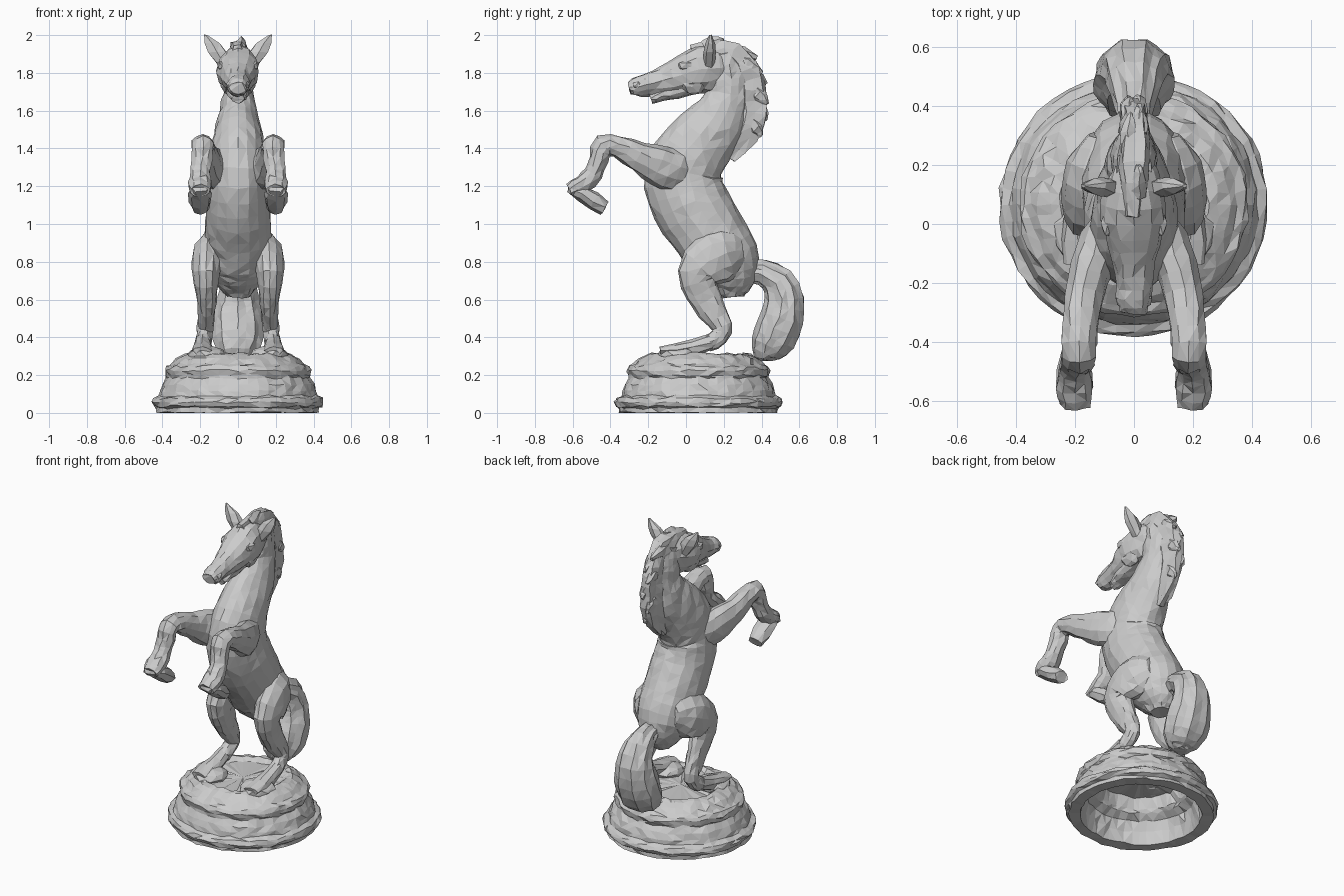
import bpy, bmesh, random
from math import sin, cos, tau, hypot
from mathutils import Vector, Matrix

random.seed(4)


def finish(name, bm, mirror=False, jitter=0.005):
    """Roughen, triangulate into flat facets and optionally mirror over x."""
    for v in bm.verts:
        v.co += Vector([random.uniform(-jitter, jitter) for _ in range(3)])
        v.co.z = max(v.co.z, 0)
    bmesh.ops.triangulate(bm, faces=bm.faces[:], ngon_method='EAR_CLIP')
    bmesh.ops.recalc_face_normals(bm, faces=bm.faces[:])
    me = bpy.data.meshes.new(name)
    bm.to_mesh(me)
    bm.free()
    ob = bpy.data.objects.new(name, me)
    bpy.context.collection.objects.link(ob)
    if mirror:
        m = ob.modifiers.new("mirror", 'MIRROR')
        m.use_mirror_merge = False
    return ob


def spline(p, steps):
    """Catmull-Rom interpolation of the section list."""
    out = []
    for i in range(len(p) - 1):
        a, b, c, d = p[max(i - 1, 0)], p[i], p[i + 1], p[min(i + 2, len(p) - 1)]
        for s in range(steps):
            t = s / steps
            out.append([0.5 * (2*q + (r - o)*t + (2*o - 5*q + 4*r - u)*t*t
                               + (3*q - o - 3*r + u)*t**3)
                        for o, q, r, u in zip(a, b, c, d)])
    return out + [list(p[-1])]


def limb(name, secs, sides=12, steps=2, mirror=False, ridge=0.0, jitter=0.005):
    """Loft ellipses along a path; section = x, y, z, half depth, half width."""
    p = spline(secs, steps)
    bm = bmesh.new()
    rings = []
    for i, (x, y, z, h, w) in enumerate(p):
        a, b = p[max(i - 1, 0)], p[min(i + 1, len(p) - 1)]
        ty, tz = b[1] - a[1], b[2] - a[2]
        n = hypot(ty, tz) or 1
        ring = []
        for k in range(sides):
            g = tau * k / sides
            f = 1 + ridge * (1 if k % 2 else -1)
            d = h * f * cos(g)
            ring.append(bm.verts.new((x + w * f * sin(g), y - tz / n * d, z + ty / n * d)))
        rings.append(ring)
    for r, s in zip(rings, rings[1:]):
        for k in range(sides):
            bm.faces.new((r[k], r[k - 1], s[k - 1], s[k]))
    bm.faces.new(rings[0])
    bm.faces.new(rings[-1])
    return finish(name, bm, mirror, jitter)


def lump(name, loc, size, mirror=False, sub=2, jitter=0.006):
    bm = bmesh.new()
    bmesh.ops.create_icosphere(bm, subdivisions=sub, radius=1,
                               matrix=Matrix.Translation(loc) @ Matrix.Diagonal((*size, 1)))
    return finish(name, bm, mirror, jitter)


# Hollow stepped base, turned from one profile (radius, height)
profile = [(0, .295), (.22, .295), (.25, .315), (.285, .307), (.325, .285), (.35, .26),
           (.378, .247), (.388, .225), (.382, .20), (.378, .185), (.40, .15), (.413, .115),
           (.42, .09), (.447, .078), (.456, .055), (.45, .035), (.43, .025), (.43, 0),
           (.36, 0), (.345, .08), (.325, .14), (.28, .17), (.27, .19), (.25, .26), (0, .265)]
bm = bmesh.new()
N = 48
rings = []
for r, z in profile:
    if r == 0:
        rings.append([bm.verts.new((0, .065, z))] * N)
    else:
        rings.append([bm.verts.new((r * cos(tau*k/N), .065 + .975 * r * sin(tau*k/N), z))
                      for k in range(N)])
for a, b in zip(rings, rings[1:]):
    for k in range(N):
        bm.faces.new(list(dict.fromkeys((a[k], a[k - 1], b[k - 1], b[k]))))
finish("base", bm, jitter=0.007)

# Rocks under the hind hooves
lump("rock", (.17, -.04, .305), (.10, .11, .048), True, jitter=.008)

# Torso and neck in one loft
limb("torso_and_neck", [
    (0, .19, 1.90, .07, .06), (0, .215, 1.80, .115, .075), (0, .22, 1.69, .112, .08),
    (0, .17, 1.55, .153, .108), (0, .06, 1.41, .185, .14), (0, -.015, 1.27, .206, .153),
    (0, .02, 1.11, .206, .17), (0, .12, .95, .195, .176), (0, .205, .81, .186, .166),
    (0, .24, .70, .14, .13), (0, .25, .615, .06, .06)], sides=18, steps=3)

# Head with cheeks, lower jaw, brows, nostrils, ears
limb("head", [
    (0, .22, 1.83, .085, .06), (0, .12, 1.822, .13, .10), (0, .02, 1.805, .115, .113),
    (0, -.07, 1.772, .092, .086), (0, -.17, 1.743, .064, .063), (0, -.25, 1.73, .054, .06),
    (0, -.30, 1.72, .035, .045)], sides=12)
lump("cheek", (.05, .035, 1.765), (.05, .08, .08), True)
limb("lower_jaw", [
    (0, .07, 1.735, .04, .07), (0, -.05, 1.705, .04, .065), (0, -.13, 1.683, .034, .05),
    (0, -.185, 1.662, .024, .036)], sides=10, jitter=.004)
lump("brow", (.085, .005, 1.835), (.028, .05, .03), True, sub=1)
lump("nostril", (.042, -.255, 1.735), (.02, .03, .025), True, sub=1, jitter=.003)
limb("ear", [(.065, .12, 1.83, .03, .035), (.112, .125, 1.91, .035, .055),
             (.135, .13, 1.955, .026, .046), (.172, .13, 2.0, .005, .007)],
     sides=6, steps=1, mirror=True, jitter=.003)

# Mane with ragged tufts
limb("mane", [
    (0, .03, 1.915, .03, .03), (0, .14, 1.925, .05, .048), (0, .25, 1.90, .065, .05),
    (0, .32, 1.81, .075, .05), (0, .337, 1.71, .088, .048), (0, .342, 1.59, .088, .046),
    (0, .31, 1.47, .078, .042), (0, .24, 1.35, .025, .025)], sides=10, ridge=.08, jitter=.008)
tufts = [(.10, 1.93, .20, 1.972), (.24, 1.91, .375, 1.88), (.30, 1.86, .40, 1.80),
         (.35, 1.78, .425, 1.74), (.365, 1.70, .432, 1.635), (.365, 1.62, .427, 1.55),
         (.345, 1.54, .40, 1.46)]
for i, (y, z, y2, z2) in enumerate(tufts):
    s = .015 * (-1) ** i
    limb("mane_tuft", [(s, y, z, .04, .032), (s * 1.3, (y + y2) / 2, (z + z2) / 2 + .005, .038, .028),
                       (s, y2, z2, .012, .01)], sides=6)

# Tail
limb("tail", [
    (0, .31, .755, .06, .05), (0, .40, .745, .066, .062), (0, .485, .695, .087, .09),
    (0, .523, .60, .103, .11), (0, .51, .50, .114, .132), (0, .465, .39, .116, .135),
    (0, .425, .315, .08, .10), (0, .42, .277, .042, .05)], sides=18, ridge=.04, jitter=.005)

# Raised forelegs and their folded hooves
limb("front_leg", [
    (.06, .04, 1.25, .06, .06), (.10, -.04, 1.272, .113, .08), (.14, -.14, 1.307, .108, .076),
    (.17, -.25, 1.357, .08, .068), (.183, -.36, 1.41, .058, .062), (.186, -.435, 1.415, .062, .06),
    (.19, -.465, 1.34, .05, .056), (.20, -.49, 1.265, .048, .056), (.20, -.55, 1.21, .053, .064),
    (.20, -.615, 1.178, .034, .053)], sides=10, mirror=True)
limb("front_hoof", [
    (.20, -.62, 1.187, .02, .042), (.20, -.555, 1.163, .042, .066), (.20, -.488, 1.12, .05, .06),
    (.195, -.43, 1.085, .04, .047)], sides=8, steps=1, mirror=True)

# Hind legs and hooves
limb("hind_leg", [
    (.09, .30, .86, .07, .07), (.125, .22, .845, .137, .098), (.16, .12, .80, .135, .084),
    (.172, .057, .735, .105, .073), (.167, .085, .64, .09, .058), (.167, .135, .55, .077, .049),
    (.173, .19, .46, .055, .042), (.18, .178, .407, .05, .041), (.185, .11, .365, .045, .043)],
    sides=12, mirror=True)
limb("hind_hoof", [
    (.185, .135, .373, .042, .042), (.188, .04, .345, .045, .052), (.19, -.05, .335, .036, .06),
    (.19, -.135, .327, .023, .045)], sides=8, steps=1, mirror=True)
